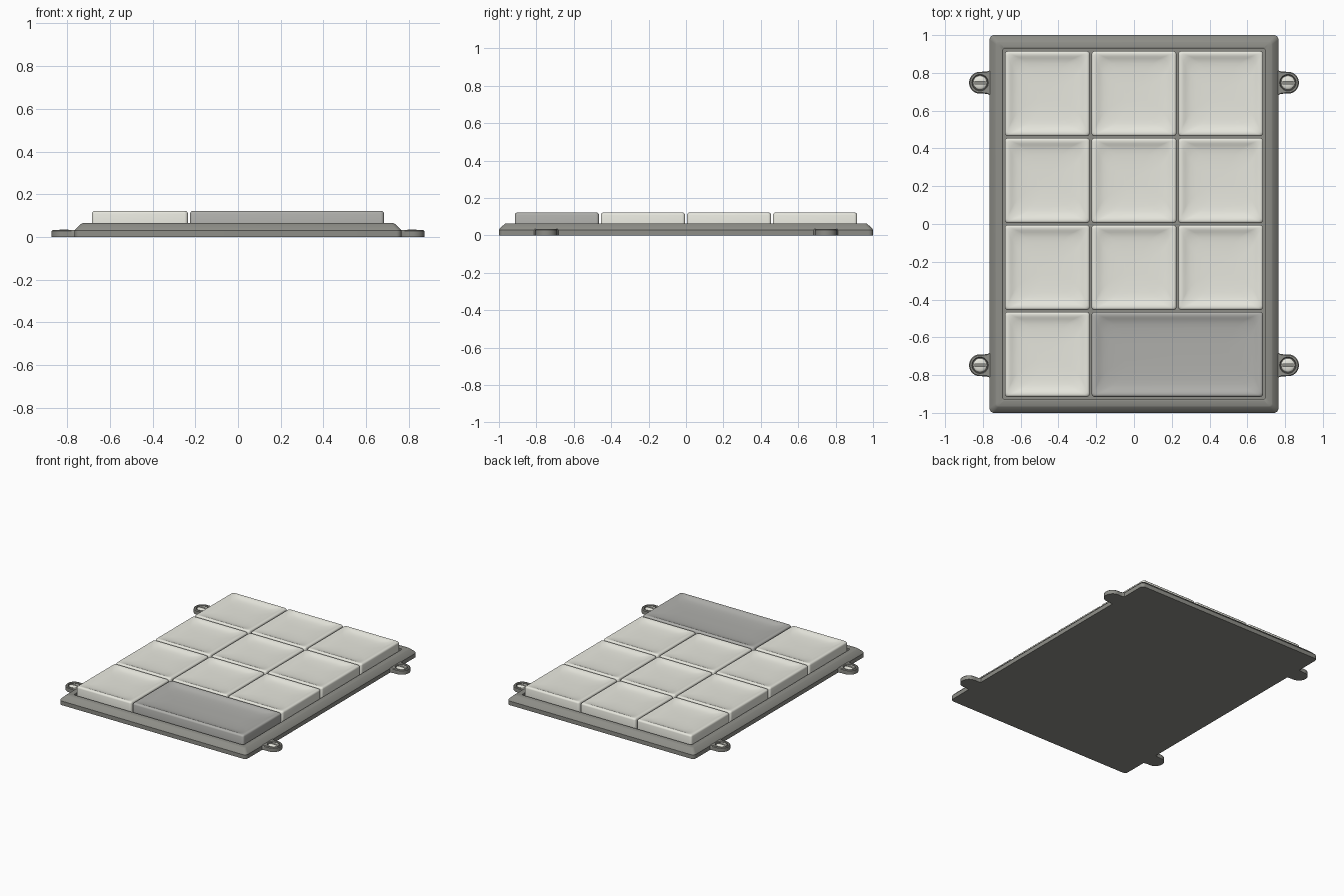
import bpy, bmesh
from math import sin, cos, pi, asin

if "Cube" in bpy.data.objects:
    bpy.data.objects.remove(bpy.data.objects["Cube"])


def material(name, rgb):
    m = bpy.data.materials.new(name)
    m.diffuse_color = (*rgb, 1)
    m.use_nodes = True
    m.node_tree.nodes["Principled BSDF"].inputs["Base Color"].default_value = m.diffuse_color
    return m


DARK = material("dark_grey", (0.27, 0.27, 0.245))
IVORY = material("ivory", (0.80, 0.80, 0.73))
GREY = material("mid_grey", (0.43, 0.43, 0.41))


def loft(name, stacks, mat, angle=35, mirror=False):
    """Skin each stack of equal-length loops and cap both ends."""
    bm = bmesh.new()
    for loops in stacks:
        rings = [[bm.verts.new(p) for p in loop] for loop in loops]
        n = len(rings[0])
        for a, b in zip(rings, rings[1:]):
            for i in range(n):
                j = (i + 1) % n
                bm.faces.new((a[i], a[j], b[j], b[i]))
        bm.faces.new(rings[0][::-1])
        bm.faces.new(rings[-1])
    bmesh.ops.recalc_face_normals(bm, faces=bm.faces)
    me = bpy.data.meshes.new(name)
    bm.to_mesh(me)
    bm.free()
    ob = bpy.data.objects.new(name, me)
    bpy.context.collection.objects.link(ob)
    me.materials.append(mat)
    bpy.ops.object.select_all(action='DESELECT')
    ob.select_set(True)
    bpy.context.view_layer.objects.active = ob
    bpy.ops.object.shade_smooth_by_angle(angle=angle * pi / 180)
    if mirror:
        mod = ob.modifiers.new("four_corners", 'MIRROR')
        mod.use_axis = (True, True, False)
        mod.use_mirror_merge = False
    return ob


def rounded_rect(cx, cy, hx, hy, r, z, n=6):
    pts = []
    for k, (sx, sy) in enumerate([(1, 1), (-1, 1), (-1, -1), (1, -1)]):
        for i in range(n + 1):
            a = (k + i / n) * pi / 2
            pts.append((cx + sx * (hx - r) + r * cos(a),
                        cy + sy * (hy - r) + r * sin(a), z))
    return pts


# Bezel with sloped rim and recessed floor
W, D = 0.765, 1.0
bezel = [(0, 0.025, 0), (0, 0.025, 0.030), (0.004, 0.024, 0.036),
         (0.031, 0.016, 0.062), (0.037, 0.014, 0.065),
         (0.066, 0.012, 0.065), (0.071, 0.012, 0.062), (0.071, 0.012, 0.045)]
loft("bezel", [[rounded_rect(0, 0, W - d, D - d, r, z) for d, r, z in bezel]], DARK, 25)

# Keys: (inset, corner radius, height), ending in the dished top
KEY = [(0, 0.016, 0.046), (0, 0.016, 0.110), (0.002, 0.016, 0.116),
       (0.007, 0.016, 0.121), (0.013, 0.018, 0.122), (0.020, 0.024, 0.1215),
       (0.028, 0.034, 0.119), (0.038, 0.045, 0.1145), (0.050, 0.055, 0.110),
       (0.066, 0.060, 0.1065), (0.090, 0.060, 0.104), (0.130, 0.045, 0.102),
       (0.175, 0.025, 0.101)]
PX, PY, GAP = 0.459, 0.460, 0.005


def key(name, col, row, span, mat):
    cx = (col - 1 + (span - 1) / 2) * PX
    cy = (1.5 - row) * PY
    hx, hy = span * PX / 2 - GAP, PY / 2 - GAP
    loft(name, [[rounded_rect(cx, cy, hx - d, hy - d, r, z) for d, r, z in KEY]], mat)


for row in range(4):
    for col in range(3 if row < 3 else 1):
        key(f"key_row{row + 1}_col{col + 1}", col, row, 1, IVORY)
key("wide_key", 1, 3, 2, GREY)

# Mounting ears with a screw seat, mirrored to all four positions
EX, EY, N = 0.815, 0.748, 48


def ear_outline(r, z):
    pts = []
    for i in range(N):
        c, s = cos(2 * pi * i / N), sin(2 * pi * i / N)
        if c < -1e-6:
            m = max(abs(c), abs(s))
            c, s = c / m, s / m
            s *= 1 + 0.2 * abs(c) ** 4
        pts.append((EX + r * c, EY + r * s, z))
    return pts


def circle(r, z):
    return [(EX + r * cos(2 * pi * i / N), EY + r * sin(2 * pi * i / N), z) for i in range(N)]


loft("mounting_ears", [[ear_outline(0.058, 0), ear_outline(0.058, 0.028),
                        ear_outline(0.053, 0.033), circle(0.044, 0.033),
                        circle(0.040, 0.029), circle(0.040, 0.018)]], DARK, 30, True)


# Slotted screw heads: two domed halves either side of the slot
def half_disc(r, z, side, slot=0.006, n=16):
    a0 = asin(slot / r)
    return [(EX + r * cos(a), EY + side * r * sin(a), z)
            for a in (a0 + (pi - 2 * a0) * i / n for i in range(n + 1))]


DOME = [(0.037, 0.016), (0.037, 0.026), (0.034, 0.030), (0.027, 0.033),
        (0.017, 0.035), (0.008, 0.0355)]
loft("screw_heads", [[half_disc(r, z, s) for r, z in DOME] for s in (1, -1)], IVORY, 40, True)
loft("screw_slots", [[circle(0.036, 0.016), circle(0.036, 0.024)]], DARK, 30, True)
